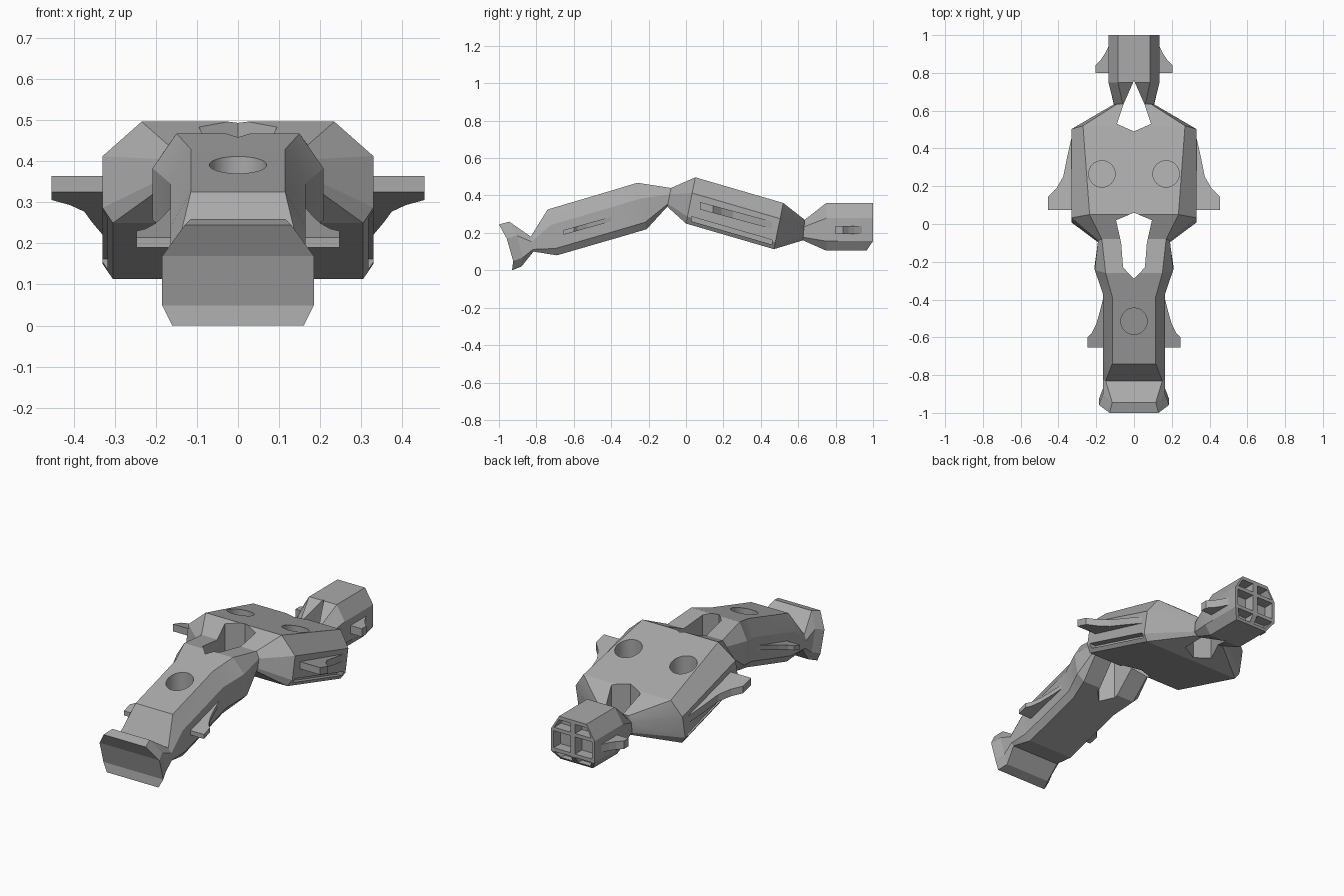
import bpy, bmesh, math
from mathutils import Vector

cube = bpy.data.objects.get("Cube")
if cube:
    bpy.data.objects.remove(cube)

grey = bpy.data.materials.new("hull grey")
grey.use_nodes = True
COLOUR = (0.4, 0.4, 0.4, 1)
grey.diffuse_color = COLOUR
grey.node_tree.nodes["Principled BSDF"].inputs["Base Color"].default_value = COLOUR


def finish(bm, name):
    bmesh.ops.recalc_face_normals(bm, faces=bm.faces)
    mesh = bpy.data.meshes.new(name)
    bm.to_mesh(mesh)
    bm.free()
    mesh.materials.append(grey)
    ob = bpy.data.objects.new(name, mesh)
    bpy.context.collection.objects.link(ob)
    return ob


def section(widths, top, bottom, high=0.66, low=0.15, bend=0):
    """Right half of a tilted octagon, from top to bottom."""
    wt, wm, wb = widths
    pts = []
    for x, t, b in ((wt, 1, 0), (wm, high, bend), (wm, low, bend), (wb, 0, 0)):
        y, z = (bottom[i] + (top[i] - bottom[i]) * t for i in (0, 1))
        pts.append(Vector((x, y + b, z)))
    return pts


def loft(name, sections):
    """Skin mirrored octagons and close both ends with strips."""
    bm = bmesh.new()
    rings = []
    for half in sections:
        left = [Vector((-p.x, p.y, p.z)) for p in reversed(half)]
        rings.append([bm.verts.new(p) for p in half + left])
    for a, b in zip(rings, rings[1:]):
        for i in range(8):
            j = (i + 1) % 8
            bm.faces.new((a[i], a[j], b[j], b[i]))
    for r in (rings[0], rings[-1]):
        for i in range(3):
            bm.faces.new((r[i], r[i + 1], r[6 - i], r[7 - i]))
    return finish(bm, name)


def prism(name, outline, z0, z1, slope=0, pivot=0):
    """Extrude a plan outline upward, pitched by slope along y."""
    bm = bmesh.new()
    lo, hi = ([bm.verts.new((x, y, z + slope * (y - pivot))) for x, y in outline]
              for z in (z0, z1))
    bm.faces.new(lo)
    bm.faces.new(hi)
    for i in range(len(lo)):
        j = (i + 1) % len(lo)
        bm.faces.new((lo[i], lo[j], hi[j], hi[i]))
    return finish(bm, name)


def mirrored(half):
    return half + [(-x, y) for x, y in reversed(half) if x > 0]


def cut(ob, cutters):
    """Carve each cutter out of an object, then discard the cutters."""
    for c in cutters:
        mod = ob.modifiers.new("cut", "BOOLEAN")
        mod.operation, mod.solver, mod.object = "DIFFERENCE", "EXACT", c
    bpy.context.view_layer.update()
    mesh = bpy.data.meshes.new_from_object(ob.evaluated_get(bpy.context.evaluated_depsgraph_get()))
    ob.modifiers.clear()
    ob.data = mesh
    for c in cutters:
        bpy.data.objects.remove(c)


def circle(x, y, r=0.07, n=32):
    return [(x + r * math.cos(k * math.tau / n), y + r * math.sin(k * math.tau / n))
            for k in range(n)]


def fins(name, outline, z, thick, slope):
    for side, s in (("left", 1), ("right", -1)):
        prism(f"{side}_{name}", [(s * x, y) for x, y in outline], z, z + thick,
              slope, outline[0][1])


# Flared prow
loft("prow", [
    section((0.13, 0.185, 0.16), (-1, 0.245), (-0.93, 0), 0.69, 0.2, 0.02),
    section((0.115, 0.165, 0.14), (-0.945, 0.26), (-0.88, 0.02), 0.69, 0.2, 0.02),
    section((0.15, 0.165, 0.15), (-0.83, 0.18), (-0.815, 0.1)),
])

# Forked front hull
front = loft("front_hull", [
    section((0.15, 0.165, 0.15), (-0.83, 0.18), (-0.815, 0.1)),
    section((0.115, 0.165, 0.14), (-0.74, 0.325), (-0.69, 0.08)),
    section((0.115, 0.165, 0.14), (-0.385, 0.43), (-0.335, 0.183)),
    section((0.15, 0.208, 0.17), (-0.26, 0.468), (-0.21, 0.22)),
    section((0.17, 0.19, 0.18), (-0.08, 0.44), (-0.1, 0.34)),
])

# Broad rear hull
rear = loft("rear_hull", [
    section((0.17, 0.19, 0.18), (-0.08, 0.44), (-0.1, 0.34)),
    section((0.235, 0.33, 0.305), (0.05, 0.497), (0, 0.25)),
    section((0.27, 0.33, 0.305), (0.52, 0.36), (0.47, 0.113)),
    section((0.09, 0.11, 0.09), (0.635, 0.27), (0.625, 0.16)),
])

# Tail block with its lower back edge cut off
tail_end = section((0.085, 0.135, 0.1), (1, 0.36), (1, 0.105), 0.68, 0.2)
tail_end[3].y = 0.965
tail = loft("tail_block", [
    section((0.06, 0.105, 0.08), (0.635, 0.27), (0.625, 0.16)),
    section((0.085, 0.135, 0.1), (0.75, 0.36), (0.75, 0.105), 0.68, 0.2),
    tail_end,
])

# Open gaps between the prongs
fork = mirrored([(0, -0.29), (0.058, -0.23), (0.068, -0.1), (0.095, 0.02), (0, 0.06)])
notch = mirrored([(0, 0.49), (0.09, 0.53), (0.055, 0.635), (0, 0.76)])
cut(front, [prism("fork_cutter", fork, -0.1, 0.8),
            prism("port_cutter", circle(0, -0.515), 0.28, 0.6, 0.29, -0.515)])

# Side grooves run along the lower flanks
grooves = [prism("groove_cutter", [(s * x, y) for x, y in
                                   ((0.29, 0.03), (0.4, 0.03), (0.4, 0.46), (0.29, 0.46))],
                 0.262, 0.287, -0.29, 0.03) for s in (1, -1)]
ports = [prism("port_cutter", circle(s * 0.17, 0.265), 0.31, 0.7, -0.29, 0.265)
         for s in (1, -1)]
cut(rear, [prism("fork_cutter", fork, -0.1, 0.8),
           prism("notch_cutter", notch, -0.1, 0.8)] + ports + grooves)

# Exhaust windows, three rows of two
windows = []
for s in (1, -1):
    for z0, z1, wide0, wide1 in ((0.29, 0.34, 0.115, 0.085), (0.175, 0.27, 0.118, 0.118),
                                 (0.118, 0.155, 0.09, 0.115)):
        bm = bmesh.new()
        ring = [(0.015, z0), (wide0, z0), (wide1, z1), (0.015, z1)]
        a, b = ([bm.verts.new((s * x, y, z)) for x, z in ring] for y in (0.94, 1.1))
        bm.faces.new(a)
        bm.faces.new(b)
        for i in range(4):
            j = (i + 1) % 4
            bm.faces.new((a[i], a[j], b[j], b[i]))
        windows.append(finish(bm, "window_cutter"))
cut(tail, [prism("notch_cutter", notch, -0.1, 0.8)] + windows)

# Swept side fins
fins("front_fin", [(0.14, -0.655), (0.247, -0.655), (0.247, -0.6), (0.225, -0.58),
                   (0.2, -0.53), (0.18, -0.46), (0.165, -0.4), (0.14, -0.4)], 0.19, 0.025, 0.28)
fins("rear_fin", [(0.31, 0.075), (0.455, 0.075), (0.455, 0.145), (0.41, 0.19),
                  (0.375, 0.25), (0.355, 0.35), (0.33, 0.46), (0.31, 0.46)], 0.325, 0.04, -0.27)
fins("tail_fin", [(0.11, 0.8), (0.205, 0.8), (0.205, 0.84), (0.175, 0.87),
                  (0.155, 0.9), (0.135, 0.94), (0.11, 0.94)], 0.193, 0.045, 0)

# Gentle smoothing that keeps the facets crisp
bpy.ops.object.select_all(action="DESELECT")
for ob in (front, rear, tail):
    ob.select_set(True)
bpy.context.view_layer.objects.active = front
bpy.ops.object.shade_smooth_by_angle(angle=math.radians(20))
